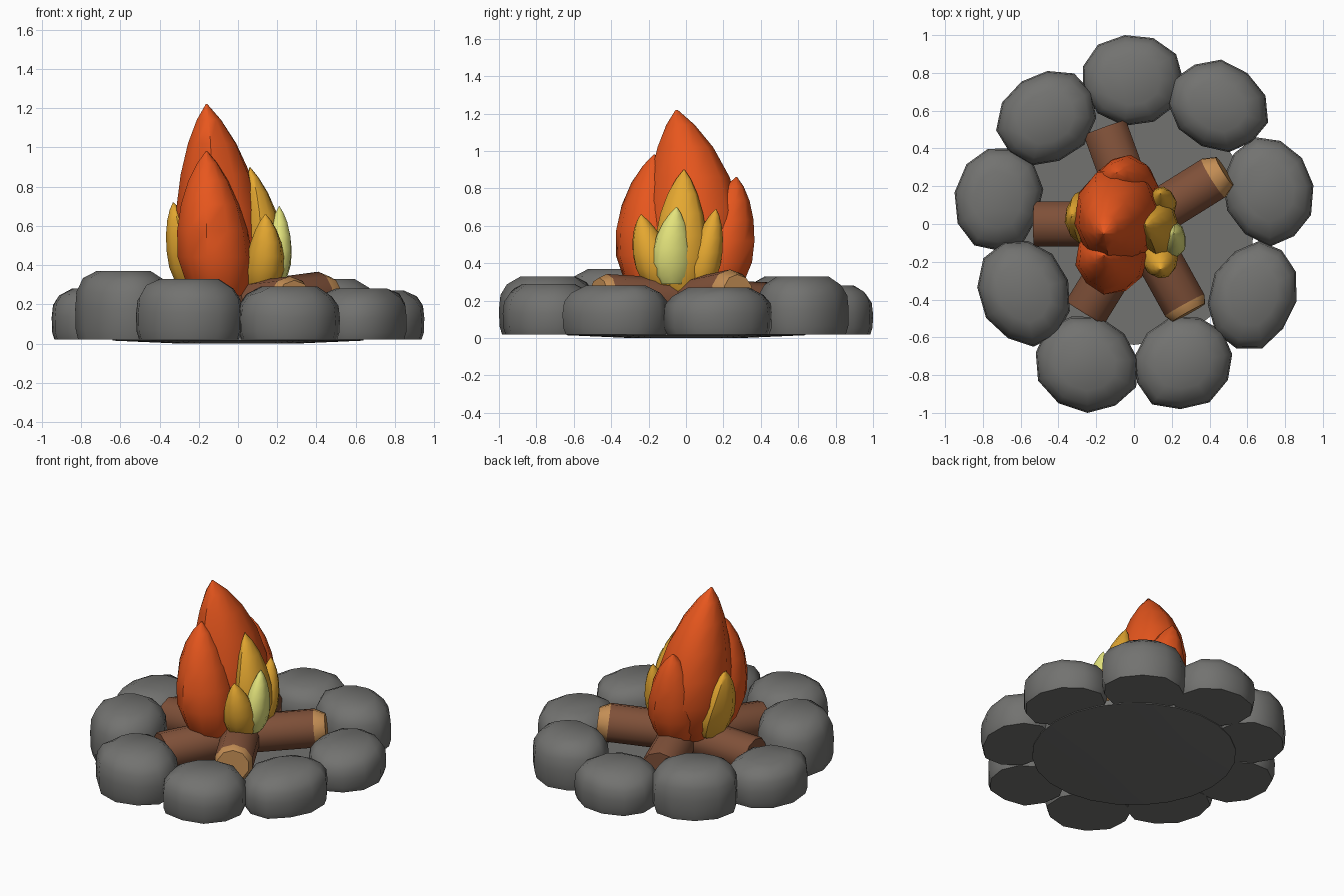
import bpy, bmesh, math, random
from mathutils import Vector

random.seed(4)
if "Cube" in bpy.data.objects:
    bpy.data.objects.remove(bpy.data.objects["Cube"], do_unlink=True)


def material(name, r, g, b):
    m = bpy.data.materials.new(name)
    m.use_nodes = True
    m.diffuse_color = (r, g, b, 1)
    m.node_tree.nodes["Principled BSDF"].inputs["Base Color"].default_value = (r, g, b, 1)
    return m


STONE = material("stone grey", .17, .17, .163)
BARK = material("bark brown", .21, .08, .04)
WOOD = material("cut wood tan", .55, .27, .09)
ORANGE = material("flame orange", .83, .097, .013)
YELLOW = material("flame yellow", .78, .39, .03)
PALE = material("flame pale yellow", .77, .77, .2)


def loft(name, rings, mats, angle):
    """Skin a stack of point rings; a second material covers the last band and end cap."""
    bm = bmesh.new()
    loops = [[bm.verts.new(p) for p in ring] for ring in rings]
    n = len(loops[0])
    tip = len(mats) - 1
    for k, (a, b) in enumerate(zip(loops, loops[1:])):
        for i in range(n):
            j = (i + 1) % n
            f = bm.faces.new((a[i], a[j], b[j], b[i]))
            f.material_index = tip if k == len(loops) - 2 else 0
    bm.faces.new(loops[0][::-1])
    bm.faces.new(loops[-1]).material_index = tip
    bmesh.ops.recalc_face_normals(bm, faces=bm.faces)
    mesh = bpy.data.meshes.new(name)
    bm.to_mesh(mesh)
    bm.free()
    for m in mats:
        mesh.materials.append(m)
    ob = bpy.data.objects.new(name, mesh)
    bpy.context.collection.objects.link(ob)
    bpy.ops.object.select_all(action="DESELECT")
    ob.select_set(True)
    bpy.context.view_layer.objects.active = ob
    bpy.ops.object.shade_smooth_by_angle(angle=math.radians(angle))


def stone(name, x0, x1, y0, y1, top):
    """Rounded boulder, longer along the ring, fitted to a footprint."""
    n = 11
    out = Vector((x0 + x1, y0 + y1, 0)).normalized()
    along = Vector((-out.y, out.x, 0))
    spin = random.random()
    wobble = [random.uniform(.96, 1.04) for _ in range(n)]
    bumps = [random.uniform(-.025, .005) for _ in range(n)]
    rings = []
    for s, h in ((.94, 0), (.99, .15), (1, .45), (.97, .7), (.84, .89), (.56, 1)):
        ring = []
        for i in range(n):
            a = math.tau * (i + spin) / n
            p = (out * math.cos(a) + along * math.sin(a) * 1.16) * s * wobble[i]
            p.z = .02 + (top - .02) * h + bumps[i] * h * (s > .6)
            ring.append(p)
        rings.append(ring)
    # fit the outline to the footprint
    for axis, lo, hi in ((0, x0, x1), (1, y0, y1)):
        vals = [p[axis] for ring in rings for p in ring]
        a, b = min(vals), max(vals)
        for ring in rings:
            for p in ring:
                p[axis] = lo + (p[axis] - a) / (b - a) * (hi - lo)
    loft(name, rings, [STONE], 50)


def log(name, end, chamfer, mats):
    """Log from the middle of the fire to its outer end, with a chamfered tip."""
    start, end, r = Vector((.03, 0, .19)), Vector(end), .125
    d = (end - start).normalized()
    side = d.cross(Vector((0, 0, 1))).normalized()
    up = side.cross(d)
    rings = []
    for c, s in ((start - d * .08, r), (end - d * chamfer, r), (end, r - chamfer * .5)):
        rings.append([c + (side * math.cos(a) + up * math.sin(a)) * s
                      for a in (math.tau * (i + .5) / 10 for i in range(10))])
    loft(name, rings, mats, 40)


PROFILE = ((0, .62), (.1, .85), (.28, 1), (.46, .95), (.64, .79), (.8, .55), (.92, .28), (1, .02))


def flame(name, mat, base, bend, tip, rx, ry):
    """Teardrop tongue along a bent spine from base to tip."""
    n = 10
    ridge = [random.uniform(.95, 1.03) for _ in range(n)]
    rings = []
    for t, s in PROFILE:
        x, y = [(1 - t) ** 2 * base[k] + 2 * t * (1 - t) * bend[k] + t * t * tip[k] for k in (0, 1)]
        z = base[2] + (tip[2] - base[2]) * t
        rings.append([(x + rx * s * ridge[i] * math.cos(a), y + ry * s * ridge[i] * math.sin(a), z)
                      for i, a in ((i, math.tau * (i + .5 * t) / n) for i in range(n))])
    loft(name, rings, [mat], 45)


# Ground disc inside the ring
loft("ground_disc", [[(r * math.cos(a), r * math.sin(a), z)
                      for a in (math.tau * i / 24 for i in range(24))]
                     for r, z in ((.3, 0), (.64, .015), (.64, .05))], [STONE], 30)

# Ring of stones: footprint and height
STONES = (
    (-.27, .26, .52, 1, .28), (.18, .71, .38, .87, .33), (.47, .95, -.12, .46, .27),
    (.39, .86, -.66, -.09, .28), (0, .52, -.98, -.49, .29), (-.52, .02, -1, -.49, .33),
    (-.83, -.34, -.65, -.09, .37), (-.95, -.48, -.14, .4, .28), (-.73, -.2, .31, .81, .33))
for i, s in enumerate(STONES):
    stone(f"ring_stone_{i + 1}", *s)

# Crossed logs, two of them with pale cut ends
log("back_left_log", (.48, .28, .25), .07, [BARK, WOOD])
log("front_left_log", (.29, -.47, .22), .045, [BARK, WOOD])
for name, end in (("back_log", (-.155, .51, .17)), ("front_right_log", (-.26, -.47, .17)),
                  ("right_log", (-.53, 0, .17))):
    log(name, end, .01, [BARK])

# Orange tongues
flame("main_flame", ORANGE, (-.08, 0, .22), (-.08, .1, 0), (-.16, -.05, 1.22), .24, .27)
flame("front_flame", ORANGE, (-.09, -.16, .23), (-.14, -.22, 0), (-.16, -.17, .98), .19, .19)
flame("back_flame", ORANGE, (-.04, .15, .23), (-.03, .19, 0), (-.09, .27, .86), .17, .18)

# Yellow tongues
flame("tall_yellow_flame", YELLOW, (.12, -.02, .25), (.17, -.03, 0), (.06, -.01, .9), .1, .15)
flame("front_yellow_flame", YELLOW, (.12, -.13, .26), (.15, -.19, 0), (.14, -.24, .66), .1, .11)
flame("back_yellow_flame", YELLOW, (.13, .07, .26), (.16, .11, 0), (.14, .16, .69), .08, .09)
flame("side_yellow_flame", YELLOW, (-.22, .03, .26), (-.27, .03, 0), (-.33, .04, .72), .1, .15)

# Pale hot core
flame("pale_flame", PALE, (.18, -.08, .29), (.22, -.1, 0), (.21, -.05, .7), .075, .105)
